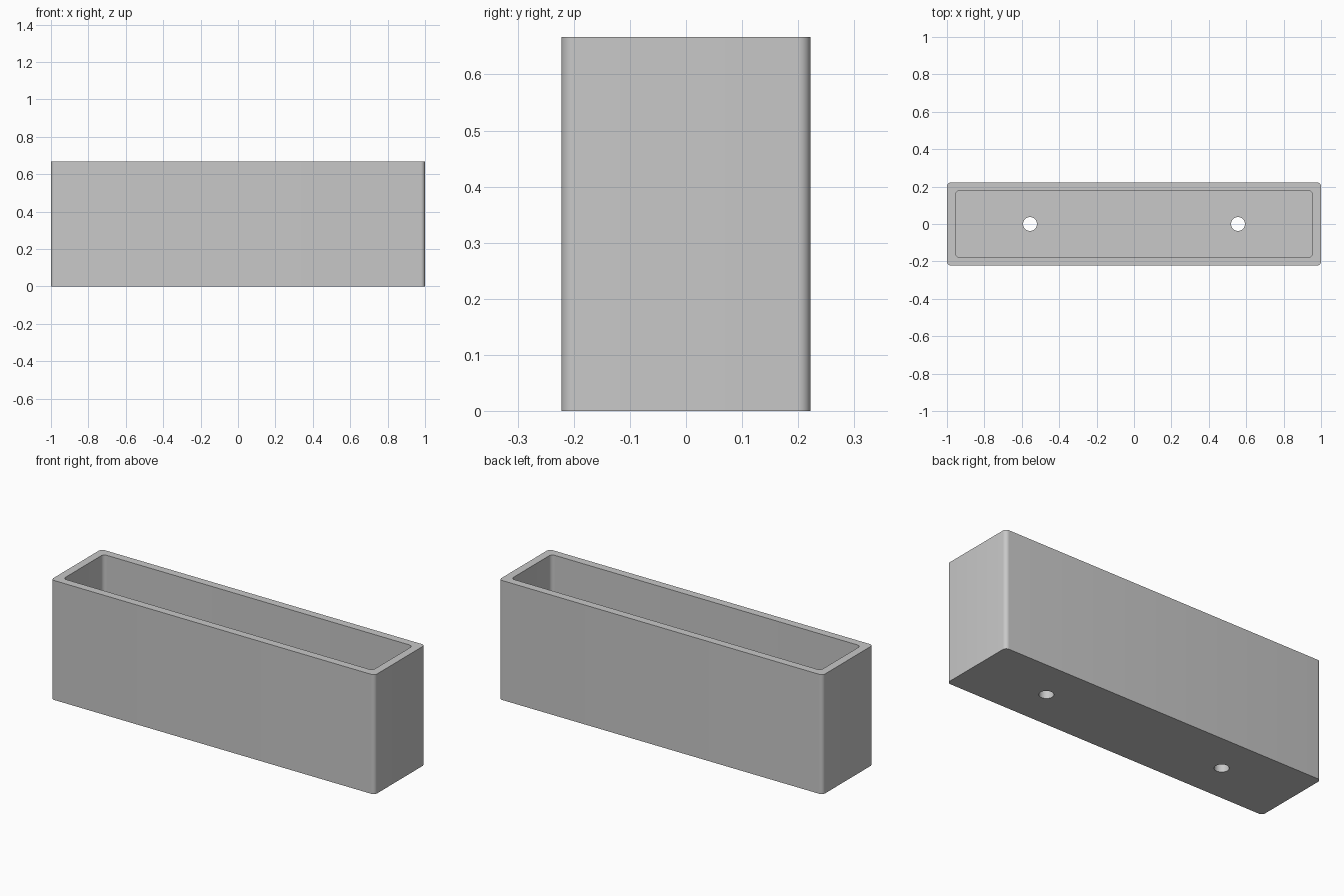
import bpy
import bmesh
from mathutils import Matrix

cube = bpy.data.objects.get("Cube")
if cube:
    bpy.data.objects.remove(cube, do_unlink=True)

LENGTH, DEPTH, HEIGHT = 2.0, 0.444, 0.667
WALL = 0.0444
CORNER = 0.0222
HOLE_X, HOLE_RADIUS = 0.556, 0.037

grey = bpy.data.materials.new("plain grey")
grey.use_nodes = True
colour = (0.58, 0.58, 0.58, 1)
grey.diffuse_color = colour
grey.node_tree.nodes["Principled BSDF"].inputs["Base Color"].default_value = colour


def add_object(name, bm):
    mesh = bpy.data.meshes.new(name)
    bm.to_mesh(mesh)
    bm.free()
    mesh.materials.append(grey)
    obj = bpy.data.objects.new(name, mesh)
    bpy.context.collection.objects.link(obj)
    return obj


def rounded_box(name, length, depth, bottom, top):
    """Box with rounded upright edges."""
    bm = bmesh.new()
    bmesh.ops.create_cube(bm, size=1)
    bmesh.ops.scale(bm, vec=(length, depth, top - bottom), verts=bm.verts)
    bmesh.ops.translate(bm, vec=(0, 0, (top + bottom) / 2), verts=bm.verts)
    uprights = [e for e in bm.edges
                if abs(e.verts[0].co.z - e.verts[1].co.z) > 0.01]
    bmesh.ops.bevel(bm, geom=uprights, offset=CORNER, segments=8,
                    profile=0.5, affect='EDGES')
    return add_object(name, bm)


def cylinder(name, x):
    bm = bmesh.new()
    bmesh.ops.create_cone(bm, cap_ends=True, segments=48, radius1=HOLE_RADIUS,
                          radius2=HOLE_RADIUS, depth=4 * WALL,
                          matrix=Matrix.Translation((x, 0, 0)))
    return add_object(name, bm)


# Outer shell, open cavity and two drain holes through the floor
box = rounded_box("open_box", LENGTH, DEPTH, 0, HEIGHT)
cutters = [rounded_box("cavity_cutter", LENGTH - 2 * WALL, DEPTH - 2 * WALL,
                       WALL, HEIGHT + WALL)]
cutters += [cylinder("hole_cutter", side * HOLE_X) for side in (-1, 1)]

bpy.ops.object.select_all(action='DESELECT')
bpy.context.view_layer.objects.active = box
box.select_set(True)
for cutter in cutters:
    cutter.hide_render = True
    cut = box.modifiers.new(cutter.name, 'BOOLEAN')
    cut.operation = 'DIFFERENCE'
    cut.solver = 'EXACT'
    cut.object = cutter
    bpy.ops.object.modifier_apply(modifier=cut.name)
    bpy.data.objects.remove(cutter, do_unlink=True)

bpy.ops.object.shade_smooth_by_angle()
